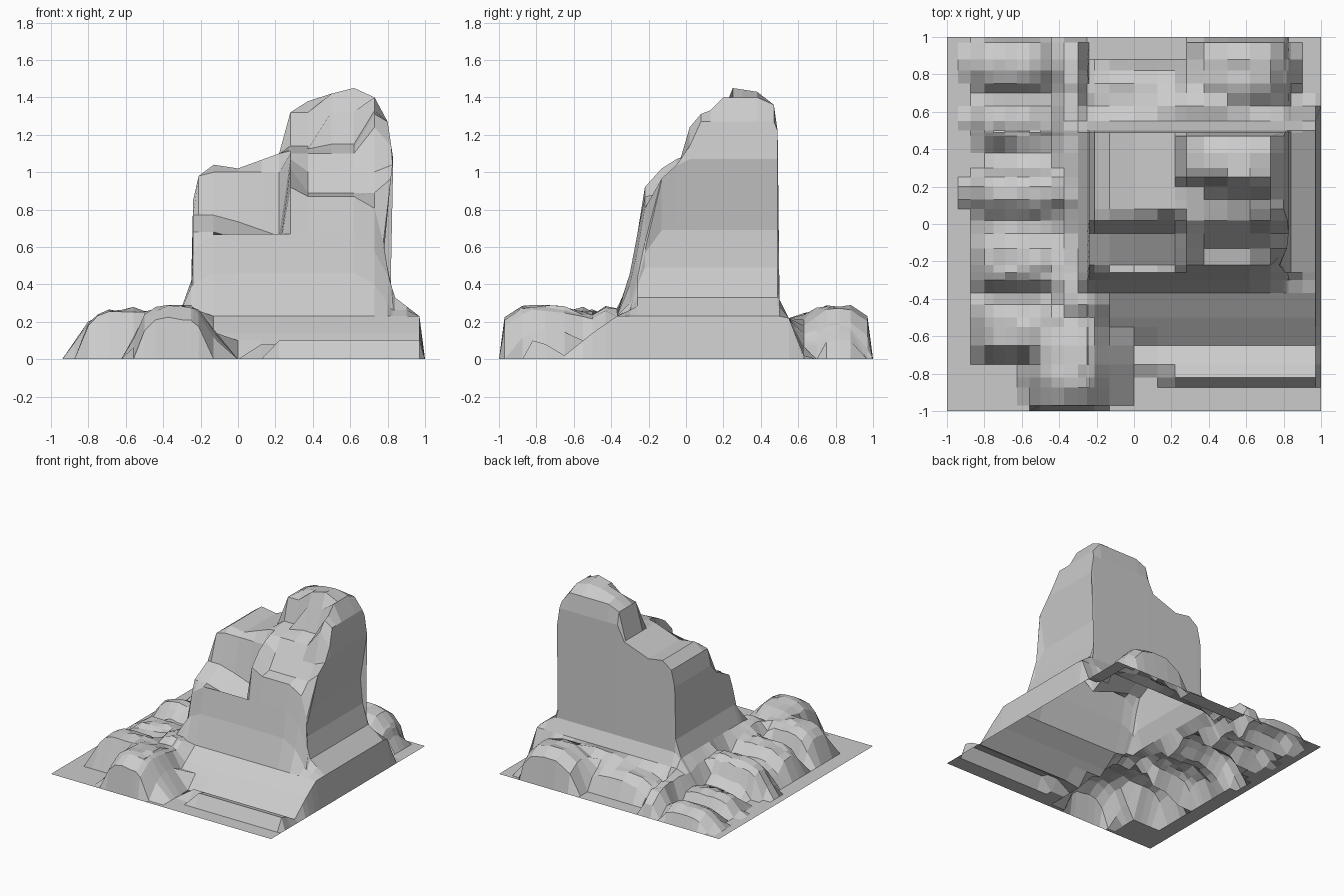
import bpy, bmesh, random

random.seed(4)


def lerp(v, pts):
    """Piecewise linear profile through (position, height) points."""
    if v <= pts[0][0]:
        return pts[0][1]
    for (a, p), (b, q) in zip(pts, pts[1:]):
        if v <= b:
            return p + (q - p) * (v - a) / (b - a)
    return pts[-1][1]


# Outline of the tall rock seen from the front and from the side
FRONT = [(-.42, 0), (-.3, .28), (-.25, .42), (-.24, .85), (-.21, .98), (-.13, 1.04),
         (0, 1.02), (.22, 1.1), (.28, 1.32), (.375, 1.38), (.5, 1.42), (.62, 1.45),
         (.73, 1.4), (.8, 1.27), (.815, 1.07), (.825, .69), (.83, .49), (.84, .33),
         (.97, .23), (1, 0)]
SIDE = [(-.63, 0), (-.55, .1), (-.5, .14), (-.37, .23), (-.3, .46), (-.26, .67),
        (-.22, .92), (-.13, 1.02), (-.05, 1.07), (.02, 1.3), (.13, 1.33), (.25, 1.45),
        (.38, 1.43), (.47, 1.36), (.49, 1.22), (.5, .32), (.55, .22), (.63, .02), (.65, 0)]
# Stepped ledges cut into the front of the rock
LEDGE_LEFT = [(-.26, .6), (-.22, .68), (-.05, .77), (.02, 1.0), (.13, 2)]
LEDGE_MID = [(.02, 1.1), (.2, 1.14), (.25, 1.32), (.3, 1.4), (.38, 2)]
LEDGE_RIGHT = [(-.22, .87), (-.13, .89), (.02, 1.1), (.13, 1.15), (.25, 1.45), (.38, 2)]
# Slightly pinched right flank: x by height
FLANK = [(.33, .84), (.49, .79), (.69, .77), (.9, .81), (1.07, .83), (1.27, .8)]

# Boulders: centre x, y, radius x, y, height
BOULDERS = [
    (-.34, -.74, .23, .30, .29), (-.58, -.56, .28, .19, .27),
    (-.5, -.2, .36, .17, .24), (-.55, .17, .34, .13, .25),
    (-.52, 0, .3, .4, .16), (-.3, -.35, .16, .24, .28),
    (-.62, .56, .26, .13, .13), (-.65, .86, .24, .14, .13),
    (-.34, .68, .1, .32, .2), (-.3, .3, .12, .3, .24),
    (.58, .82, .27, .22, .29), (.05, .68, .34, .18, .19),
    (.35, .62, .5, .12, .24),
]


def rock(x, y):
    # rounded front corners in plan
    corner = max(0, (x - .62) / .2, (-.1 - x) / .25)
    push = .06 * min(corner, 1) ** 2
    side = lerp(y - push if -.35 < y < .1 else y, SIDE)
    h = min(lerp(x, FRONT), side)
    if x < .25:
        tilt = .35 * max(0, x + .1) if -.23 < y < .0 else 0
        h = min(h, lerp(y, LEDGE_LEFT) - tilt) if y > -.23 else h
    elif x < .45:
        h = min(h, lerp(y, LEDGE_MID))
    if .45 < x < .72 or (.37 < x < .79 and y < .01):
        if y > -.23:
            h = min(h, lerp(y, LEDGE_RIGHT))
    if x < -.13 and y < -.3:
        h *= .6
    return h


def boulders(x, y):
    h = 0
    for cx, cy, rx, ry, top in BOULDERS:
        d = abs((x - cx) / rx) ** 3 + abs((y - cy) / ry) ** 3
        if d < 1:
            h = max(h, top * (1 - d) ** .45)
    return h


def front_slab(x, y):
    # low ridge with a slanted left end
    if x < .02 or (x < .2 and y < -.75 - x * .5):
        return 0
    return lerp(y, [(-.875, 0), (-.82, .1), (-.75, .08), (-.65, .02), (-.55, 0)])


# Grid lines, packed closely where the rock walls stand
XS = [-1, -.94, -.875, -.8, -.75, -.69, -.625, -.56, -.5, -.44, -.375, -.3, -.25, -.24,
      -.21, -.13, 0, .125, .22, .28, .375, .5, .62, .73, .8, .815, .825, .83, .84, .9, .97, 1]
YS = [-1, -.97, -.875, -.82, -.75, -.65, -.55, -.5, -.43, -.37, -.3, -.26, -.22, -.13, -.05,
      .02, .08, .13, .2, .25, .3, .38, .47, .49, .5, .55, .63, .7, .75, .82, .88, .97, 1]

bm = bmesh.new()
grid = []
for y in YS:
    row = []
    for x in XS:
        tower, low = rock(x, y), max(boulders(x, y), front_slab(x, y))
        z = max(tower, low)
        if low > tower and z > .12:
            z = min(.29, z + random.uniform(-.015, .01))
        if abs(y) == 1 or abs(x) == 1:
            z = 0
        px = lerp(z, FLANK) if .79 < x < .845 and z > .33 else x
        row.append(bm.verts.new((px, y, max(z, 0))))
    grid.append(row)
for a, b in zip(grid, grid[1:]):
    for i in range(len(XS) - 1):
        bm.faces.new((a[i], a[i + 1], b[i + 1], b[i]))

# One open sheet: ground, boulders and tall rock
mesh = bpy.data.meshes.new("rock_terrain")
bm.to_mesh(mesh)
bm.free()
bpy.context.collection.objects.link(bpy.data.objects.new("rock_terrain", mesh))
